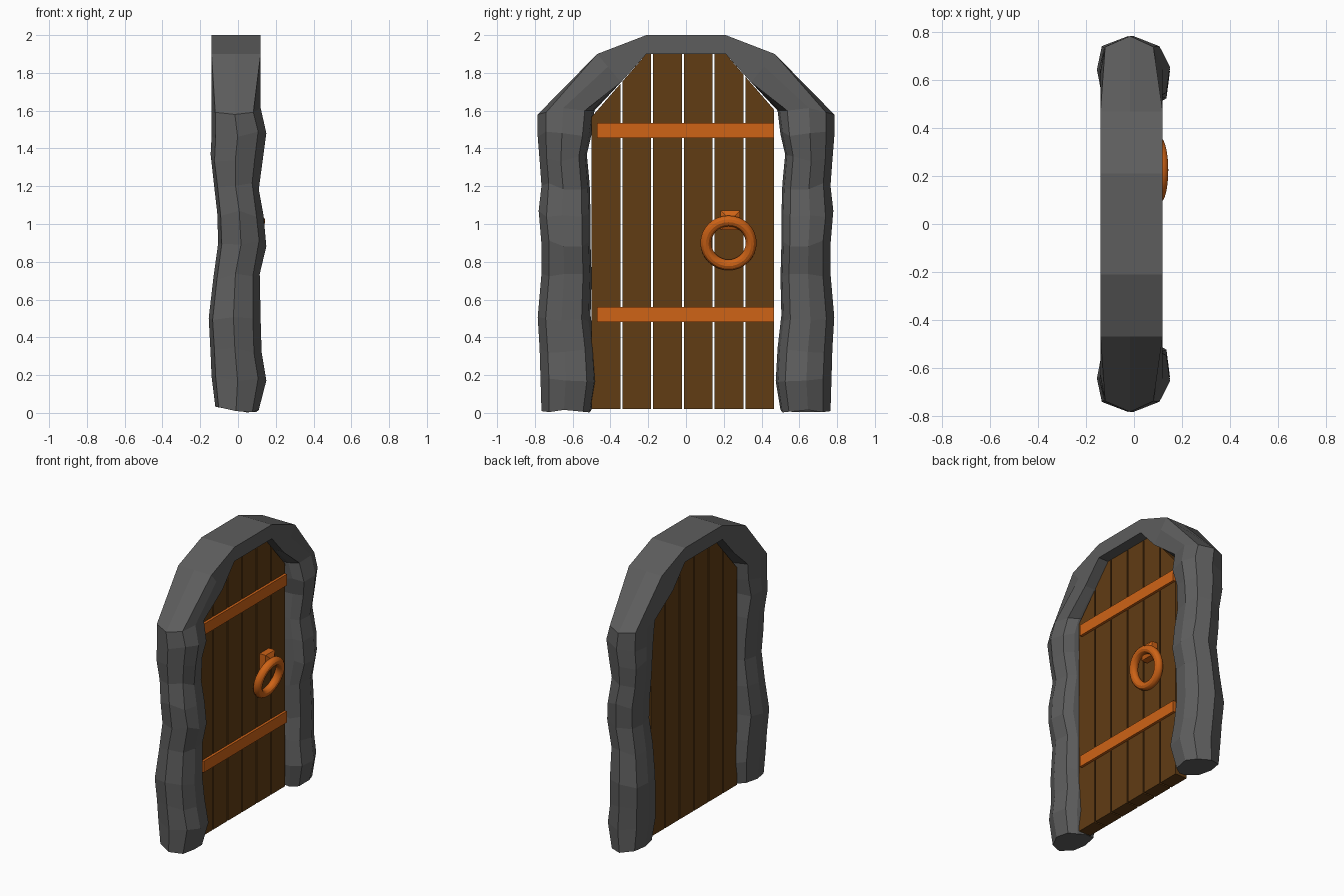
import bpy, bmesh, math, random
from mathutils import Vector

if "Cube" in bpy.data.objects:
    bpy.data.objects.remove(bpy.data.objects["Cube"])

random.seed(4)


def material(name, rgb):
    m = bpy.data.materials.new(name)
    m.diffuse_color = (*rgb, 1)
    m.use_nodes = True
    m.node_tree.nodes["Principled BSDF"].inputs["Base Color"].default_value = m.diffuse_color
    return m


STONE = material("stone", (0.11, 0.11, 0.11))
WOOD = material("wood", (0.12, 0.045, 0.007))
IRON = material("copper_fittings", (0.62, 0.125, 0.008))


def finish(name, bm, mat):
    bmesh.ops.recalc_face_normals(bm, faces=bm.faces)
    me = bpy.data.meshes.new(name)
    bm.to_mesh(me)
    bm.free()
    me.materials.append(mat)
    ob = bpy.data.objects.new(name, me)
    bpy.context.collection.objects.link(ob)
    return ob


def prism(name, outline, x0, x1, mat):
    """Extrude a (y, z) outline along x."""
    bm = bmesh.new()
    f = bm.faces.new([bm.verts.new((x0, y, z)) for y, z in outline])
    ext = bmesh.ops.extrude_face_region(bm, geom=[f])["geom"]
    bmesh.ops.translate(bm, vec=(x1 - x0, 0, 0),
                        verts=[v for v in ext if isinstance(v, bmesh.types.BMVert)])
    return finish(name, bm, mat)


# Stone surround: one loft from the rough pillar up into the square arch
ROUGH = [(-.05, 1), (.7, .85), (1, .55), (.9, .17), (.45, .04), (-.1, 0),
         (-.85, .12), (-1, .5), (-.85, .85)]
SQUARE = [(-.05, 1), (1, 1), (1, .55), (1, 0), (.45, 0), (-.1, 0),
          (-1, 0), (-1, .5), (-1, 1)]
# height, inner y, outer y, back x, front x
PILLAR = [(.02, .50, .765, -.12, .11), (.18, .475, .77, -.14, .15),
          (.33, .485, .775, -.145, .125), (.50, .505, .785, -.155, .12),
          (.72, .50, .765, -.13, .115), (.90, .505, .765, -.105, .15),
          (1.05, .505, .78, -.11, .135), (1.20, .51, .765, -.125, .11),
          (1.35, .525, .775, -.145, .13), (1.47, .50, .785, -.14, .15)]
# inner point, outer point, section
ARCH = [((.485, 1.60), (.785, 1.58), ROUGH), ((.345, 1.75), (.47, 1.90), SQUARE),
        ((.21, 1.90), (.21, 2.0), SQUARE), ((0, 1.90), (0, 2.0), SQUARE)]

bm = bmesh.new()
rings = []
for i, (z, yi, yo, xb, xf) in enumerate(PILLAR):
    ring = []
    for n, u in ROUGH:
        x = (xb + xf) / 2 + n * (xf - xb) / 2
        dz = random.uniform(-.02, .02)
        ring.append(bm.verts.new((x, yi + (yo - yi) * u, z + dz)))
    rings.append(ring)
for a, b, section in ARCH:
    a, b = Vector(a), Vector(b)
    ring = []
    for n, u in section:
        p = a.lerp(b, u)
        if section is ROUGH:
            p.y = 1.58 + max(0, .785 - p.x) * .25 if u > .5 else 1.60
        ring.append(bm.verts.new((-.01 + n * .13, p.x, p.y)))
    rings.append(ring)
for r, s in zip(rings, rings[1:]):
    for k in range(9):
        j = (k + 1) % 9
        bm.faces.new((r[k], r[j], s[j], s[k]))
bm.faces.new(rings[0])
surround = finish("stone_arch", bm, STONE)
mirror = surround.modifiers.new("mirror", "MIRROR")
mirror.use_axis = (False, True, False)


# Door planks clipped by the arch slope
def top(y):
    return min(1.90, 1.90 - (abs(y) - .21) * 1.15)


pitch, gap = .163, .011
for i in range(6):
    y0 = -.50 + i * pitch
    y1 = y0 + pitch - gap
    ys = [y1] + [c for c in (.21, -.21) if y0 < c < y1] + [y0]
    prism(f"plank_{i + 1}", [(y0, .02), (y1, .02)] + [(y, top(y)) for y in ys],
          -.05, .042, WOOD)

# Straps across the door
for name, z in (("lower_strap", .52), ("upper_strap", 1.495)):
    prism(name, [(-.47, z - .04), (.465, z - .04), (.465, z + .04), (-.47, z + .04)],
          .035, .06, IRON)

# Knocker mount: square block with a pyramid front
bm = bmesh.new()
cy, cz, h = .235, 1.02, .052
loops = [[bm.verts.new((x, cy + a * h, cz + b * h))
          for a, b in ((-1, -1), (1, -1), (1, 1), (-1, 1))] for x in (.035, .09)]
tip = bm.verts.new((.118, cy, cz))
bm.faces.new(loops[0])
for k in range(4):
    j = (k + 1) % 4
    bm.faces.new((loops[0][k], loops[0][j], loops[1][j], loops[1][k]))
    bm.faces.new((loops[1][k], loops[1][j], tip))
finish("knocker_mount", bm, IRON)

# Knocker ring, hanging with its lower edge out
bpy.ops.mesh.primitive_torus_add(major_radius=.12, minor_radius=.029, major_segments=32,
                                 minor_segments=12, location=(.086, .225, .90),
                                 rotation=(0, math.radians(90 + 14), 0))
ring = bpy.context.object
ring.name = "knocker_ring"
ring.data.materials.append(IRON)
bpy.ops.object.shade_smooth_by_angle()
